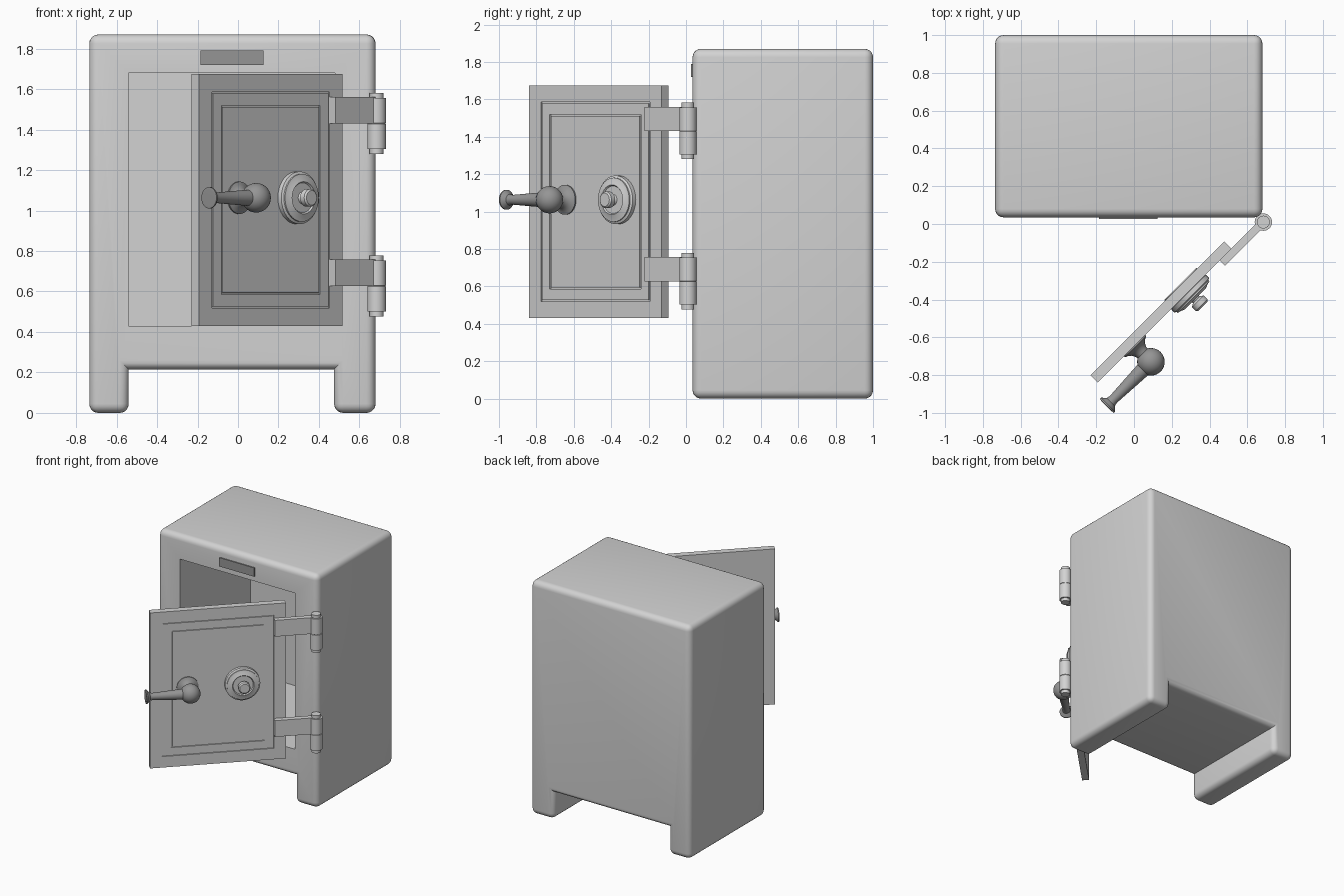
import bpy, bmesh, math
from mathutils import Matrix, Vector

cube = bpy.data.objects.get("Cube")
if cube:
    bpy.data.objects.remove(cube, do_unlink=True)


def material(name, value):
    m = bpy.data.materials.new(name)
    m.use_nodes = True
    m.diffuse_color = (value, value, value, 1)
    m.node_tree.nodes["Principled BSDF"].inputs["Base Color"].default_value = (value, value, value, 1)
    return m


light = material("light grey steel", 0.65)
dark = material("dark grey steel", 0.3)


def finish(name, bm, mat, matrix=Matrix()):
    bmesh.ops.recalc_face_normals(bm, faces=bm.faces)
    mesh = bpy.data.meshes.new(name)
    bm.to_mesh(mesh)
    bm.free()
    mesh.materials.append(mat)
    ob = bpy.data.objects.new(name, mesh)
    bpy.context.collection.objects.link(ob)
    ob.matrix_world = matrix
    return ob


def smooth(ob, angle=35):
    bpy.ops.object.select_all(action='DESELECT')
    ob.select_set(True)
    bpy.context.view_layer.objects.active = ob
    bpy.ops.object.shade_smooth_by_angle(angle=math.radians(angle))


def box_mesh(lo, hi):
    bm = bmesh.new()
    bmesh.ops.create_cube(bm, size=1)
    lo, hi = Vector(lo), Vector(hi)
    for v in bm.verts:
        v.co = (lo + hi) / 2 + v.co * (hi - lo)
    return bm


def lathe(name, profile, mat, matrix, steps=32):
    """Turn (radius, height) points around local z."""
    bm = bmesh.new()
    verts = [bm.verts.new((r, 0, h)) for r, h in profile]
    edges = [bm.edges.new(pair) for pair in zip(verts, verts[1:])]
    bmesh.ops.spin(bm, geom=verts + edges, axis=(0, 0, 1), cent=(0, 0, 0),
                   angle=math.tau, steps=steps)
    bmesh.ops.remove_doubles(bm, verts=bm.verts, dist=0.0005)
    ob = finish(name, bm, mat, matrix)
    smooth(ob)
    return ob


# Safe body: arched outline pushed back, rounded, then hollowed
LEFT, RIGHT, FRONT, BACK, TOP = -0.735, 0.68, 0.035, 1.0, 1.87
FOOT_A, FOOT_B, ARCH = -0.54, 0.475, 0.215
bm = bmesh.new()
outline = [(LEFT, 0), (FOOT_A, 0), (FOOT_A, ARCH), (FOOT_B, ARCH),
           (FOOT_B, 0), (RIGHT, 0), (RIGHT, TOP), (LEFT, TOP)]
face = bm.faces.new([bm.verts.new((x, FRONT, z)) for x, z in outline])
pushed = bmesh.ops.extrude_face_region(bm, geom=[face])["geom"]
bmesh.ops.translate(bm, vec=(0, BACK - FRONT, 0),
                    verts=[g for g in pushed if isinstance(g, bmesh.types.BMVert)])
bmesh.ops.recalc_face_normals(bm, faces=bm.faces)


def in_arch(e):
    return all(FOOT_A - 0.01 < v.co.x < FOOT_B + 0.01 and v.co.z > 0.1 and v.co.z < 0.3 for v in e.verts)


rounded = [e for e in bm.edges if not (in_arch(e) and abs(e.verts[0].co.x - e.verts[1].co.x) < 0.01)]
bmesh.ops.bevel(bm, geom=rounded, offset=0.045, offset_type='OFFSET', segments=5,
                profile=0.5, affect='EDGES', clamp_overlap=True)
body = finish("safe_body", bm, light)

cutter = finish("interior_cutter", box_mesh((-0.54, -0.1, 0.43), (0.48, 0.93, 1.68)), light)
cutter.hide_render = True
cut = body.modifiers.new("hollow", 'BOOLEAN')
cut.operation, cut.solver, cut.object = 'DIFFERENCE', 'EXACT', cutter
bpy.context.view_layer.objects.active = body
bpy.ops.object.modifier_apply(modifier=cut.name)
bpy.data.objects.remove(cutter, do_unlink=True)
smooth(body)

# Plate above the doorway
finish("name_plate", box_mesh((-0.185, 0.026, 1.72), (0.125, 0.0355, 1.79)), dark)

# Door frame of reference: x runs from hinge to free edge, y points outward
HINGE = Vector((0.685, 0.01, 0))
s = math.sqrt(0.5)
door_space = Matrix(((-s, s, 0, HINGE.x), (-s, -s, 0, HINGE.y), (0, 0, 1, 0), (0, 0, 0, 1)))

# Door slab with two narrow grooves inset in its outer face
bm = box_mesh((0.22, -0.073, 0.43), (1.22, -0.02, 1.675))
bm.faces.ensure_lookup_table()
panel = max(bm.faces, key=lambda f: f.calc_center_median().y)
for margin in (0.08, 0.05):
    for width, depth in ((margin, 0), (0.008, 0), (0.0005, -0.008), (0.008, 0), (0.0005, 0.008)):
        bmesh.ops.inset_region(bm, faces=[panel], thickness=width, use_even_offset=True)
        for v in panel.verts:
            v.co.y += depth
finish("door", bm, light, door_space)

# Two hinges: strap, barrel knuckles and pin
for label, z in (("upper", 1.28), ("lower", 0.477)):
    finish(label + "_hinge_strap", box_mesh((0, -0.022, z + 0.15), (0.308, 0.02, z + 0.28)),
           light, door_space)
    pin, r = 0.034, 0.046
    lathe(label + "_hinge_barrel",
          [(0, 0), (pin, 0), (pin, 0.025), (r, 0.025), (r, 0.148), (r - 0.003, 0.15),
           (r, 0.152), (r, 0.277), (pin, 0.277), (pin, 0.302), (0, 0.302)],
          light, Matrix.Translation(HINGE + Vector((0, 0, z))), 24)

# Combination dial, turned around the door's outward direction
outward = Matrix.Rotation(math.radians(-90), 4, 'X')
KNOB_Z = 1.063
lathe("combination_dial",
      [(0, -0.08), (0.12, -0.08), (0.122, -0.02), (0.13, -0.018), (0.13, 0.006), (0.118, 0.012),
       (0.118, 0.02), (0.106, 0.022), (0.08, 0.032), (0.074, 0.024), (0.03, 0.024), (0.024, 0.04),
       (0.036, 0.046), (0.044, 0.052), (0.044, 0.08), (0.036, 0.088), (0, 0.088)],
      light, door_space @ Matrix.Translation((0.542, 0, KNOB_Z)) @ outward)

# Handle: flared rosette, ball and tapered lever
pivot = door_space @ Matrix.Translation((0.944, 0, KNOB_Z))
lathe("handle_rosette",
      [(0, -0.03), (0.08, -0.03), (0.08, -0.012), (0.066, -0.006), (0.048, 0.008),
       (0.038, 0.03), (0.036, 0.06), (0, 0.06)], dark, pivot @ outward)
ball = [(0.073 * math.sin(a * math.pi / 14), -0.073 * math.cos(a * math.pi / 14)) for a in range(15)]
ball_space = pivot @ Matrix.Translation((0, 0.102, 0))
lathe("handle_ball", ball, dark, ball_space)
lathe("handle_lever",
      [(0, 0.03), (0.04, 0.05), (0.036, 0.12), (0.026, 0.28), (0.03, 0.3), (0.046, 0.315),
       (0.053, 0.322), (0.053, 0.33), (0.04, 0.332), (0, 0.326)],
      dark, ball_space @ Matrix.Rotation(math.radians(90), 4, 'Y'))
